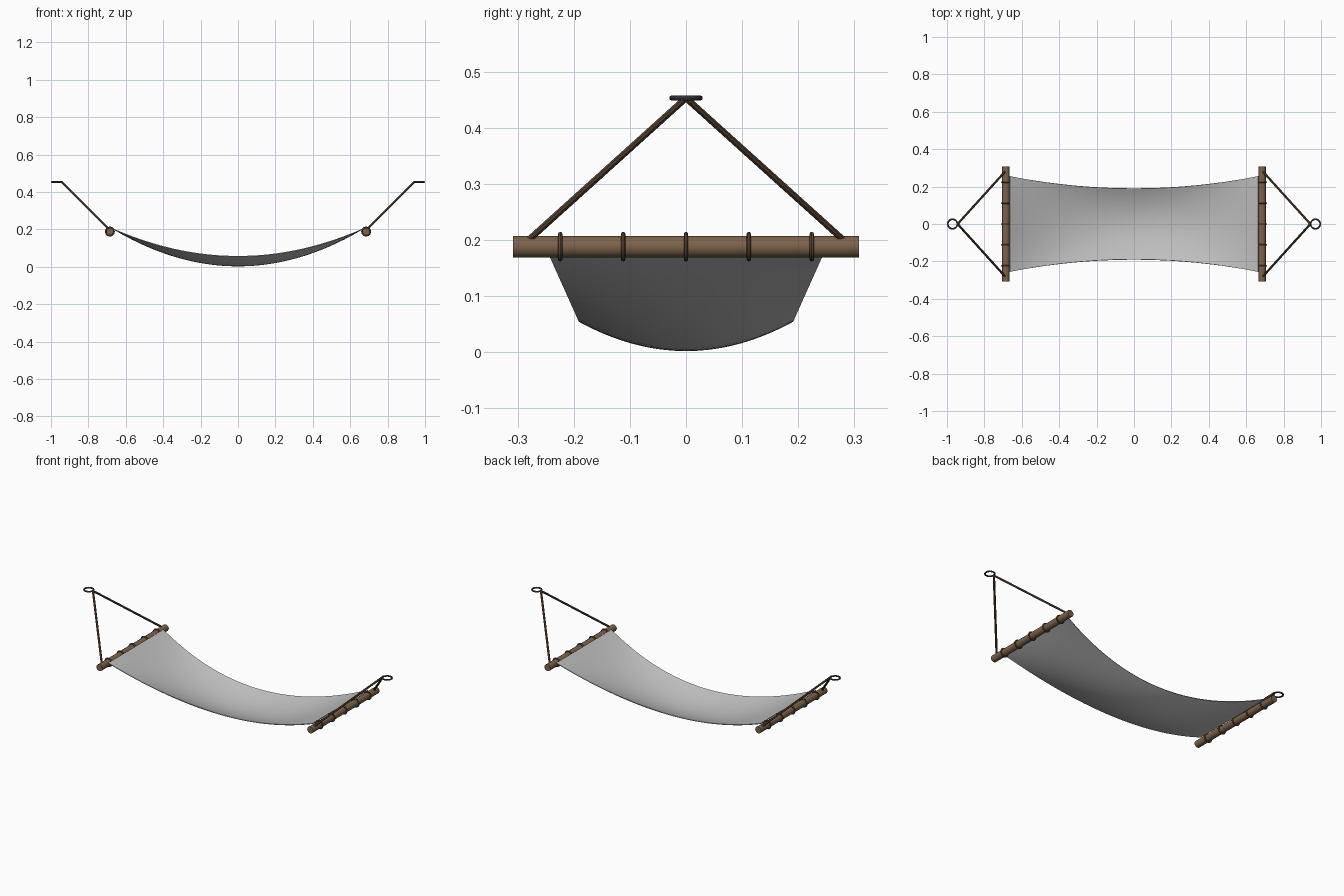
import bpy, bmesh, math
from mathutils import Vector

cube = bpy.data.objects.get("Cube")
if cube:
    bpy.data.objects.remove(cube)


def material(name, color, metallic=0.0):
    m = bpy.data.materials.new(name)
    m.use_nodes = True
    m.diffuse_color = (*color, 1)
    node = m.node_tree.nodes["Principled BSDF"]
    node.inputs["Base Color"].default_value = (*color, 1)
    node.inputs["Roughness"].default_value = 0.8
    return m


CLOTH = material("grey cloth", (0.52, 0.52, 0.52))
WOOD = material("brown wood", (0.20, 0.125, 0.07))
ROPE = material("dark brown rope", (0.115, 0.07, 0.04))
METAL = material("dark metal", (0.05, 0.05, 0.055))

BAR_X, BAR_Z, BAR_R = 0.685, 0.188, 0.0195


def finish(obj, name, mat):
    obj.name = name
    obj.data.materials.append(mat)
    bpy.ops.object.select_all(action="DESELECT")
    obj.select_set(True)
    bpy.context.view_layer.objects.active = obj
    bpy.ops.object.shade_smooth_by_angle(angle=math.radians(40))
    return obj


def rod(name, a, b, radius, mat, sides):
    a, b = Vector(a), Vector(b)
    bpy.ops.mesh.primitive_cylinder_add(vertices=sides, radius=radius,
                                        depth=(b - a).length, location=(a + b) / 2)
    obj = bpy.context.object
    obj.rotation_euler = (b - a).to_track_quat("Z", "Y").to_euler()
    return finish(obj, name, mat)


def torus(name, loc, major, minor, mat, rot=(0, 0, 0)):
    bpy.ops.mesh.primitive_torus_add(location=loc, rotation=rot, major_radius=major,
                                     minor_radius=minor, major_segments=24, minor_segments=8)
    return finish(bpy.context.object, name, mat)


# Sagging cloth: narrower, lower and more cupped towards the middle
def cloth_point(u, v):
    half_width = 0.19 + 0.066 * u * u
    z = 0.004 + 0.197 * u * u + 0.052 * (1 - u * u) * v * v
    return (0.665 * u, half_width * v, z)


bm = bmesh.new()
NU, NV = 40, 20
grid = [[bm.verts.new(cloth_point(2 * i / NU - 1, 2 * j / NV - 1)) for j in range(NV + 1)]
        for i in range(NU + 1)]
for i in range(NU):
    for j in range(NV):
        bm.faces.new((grid[i][j], grid[i + 1][j], grid[i + 1][j + 1], grid[i][j + 1]))
mesh = bpy.data.meshes.new("cloth")
bm.to_mesh(mesh)
bm.free()
cloth = bpy.data.objects.new("cloth", mesh)
bpy.context.collection.objects.link(cloth)
solid = cloth.modifiers.new("thickness", "SOLIDIFY")
solid.thickness = 0.004
solid.offset = 0
bpy.context.view_layer.objects.active = cloth
cloth.select_set(True)
bpy.ops.object.modifier_apply(modifier="thickness")
finish(cloth, "cloth", CLOTH)

# Spreader bar, lashings, ropes and hanging ring at each end
for side, s in (("left", 1), ("right", -1)):
    x = s * BAR_X
    rod(f"{side}_spreader_bar", (x, -0.308, BAR_Z), (x, 0.308, BAR_Z), BAR_R, WOOD, 16)
    for k in range(-2, 3):
        torus(f"{side}_lashing_{k + 3}", (x, 0.112 * k, BAR_Z), 0.0225, 0.004, ROPE,
              (math.pi / 2, 0, 0))
    for end, t in (("back", 1), ("front", -1)):
        rod(f"{side}_{end}_rope", (x, t * 0.285, 0.196), (s * 0.943, 0, 0.453),
            0.006, ROPE, 8)
    torus(f"{side}_hanging_ring", (s * 0.97, 0, 0.453), 0.0255, 0.0045, METAL)
